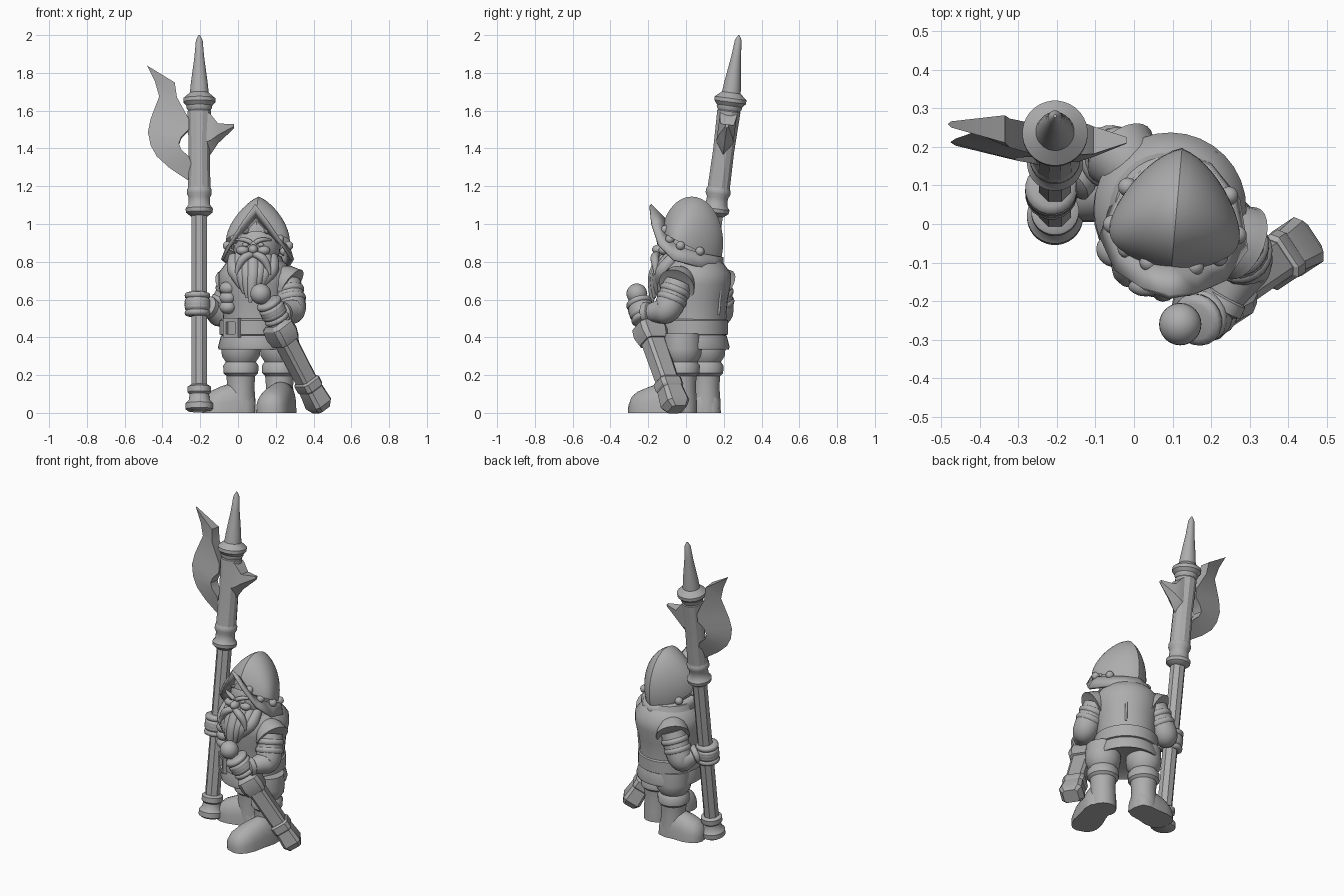
import bpy, bmesh, math
from mathutils import Matrix, Vector

cube = bpy.data.objects.get("Cube")
if cube:
    bpy.data.objects.remove(cube)

grey = bpy.data.materials.new("plain grey")
grey.use_nodes = True
grey.diffuse_color = (0.42, 0.42, 0.42, 1)
grey.node_tree.nodes["Principled BSDF"].inputs["Base Color"].default_value = grey.diffuse_color


def finish(name, bm, matrix=Matrix(), angle=40):
    bmesh.ops.recalc_face_normals(bm, faces=bm.faces)
    mesh = bpy.data.meshes.new(name)
    bm.to_mesh(mesh)
    bm.free()
    mesh.transform(matrix)
    for poly in mesh.polygons:
        poly.use_smooth = True
    mesh.set_sharp_from_angle(angle=math.radians(angle))
    mesh.materials.append(grey)
    obj = bpy.data.objects.new(name, mesh)
    bpy.context.collection.objects.link(obj)
    return obj


def place(loc, yaw=0.0):
    return Matrix.Translation(loc) @ Matrix.Rotation(math.radians(yaw), 4, "Z")


def along(start, end):
    axis = Vector(end) - Vector(start)
    return Matrix.Translation(start) @ axis.to_track_quat("Z", "Y").to_matrix().to_4x4()


def loft(bm, rings, caps=True):
    rows = [[bm.verts.new(p) for p in ring] for ring in rings]
    n = len(rows[0])
    for a, b in zip(rows, rows[1:]):
        for i in range(n):
            j = (i + 1) % n
            bm.faces.new((a[i], a[j], b[j], b[i]))
    if caps:
        bm.faces.new(rows[0])
        bm.faces.new(rows[-1])


def lathe(name, profile, matrix, sides=32, angle=40):
    bm = bmesh.new()
    turn = [math.tau * (i + 0.5) / sides for i in range(sides)]
    loft(bm, [[(r * math.cos(t), r * math.sin(t), z) for t in turn] for r, z in profile])
    return finish(name, bm, matrix, angle)


def ball(name, loc, size, yaw=0.0):
    bm = bmesh.new()
    bmesh.ops.create_uvsphere(bm, u_segments=24, v_segments=14, radius=1)
    return finish(name, bm, place(loc, yaw) @ Matrix.Diagonal((*size, 1)))


def tube(name, points, sides=4):
    curve = bpy.data.curves.new(name, "CURVE")
    curve.dimensions = "3D"
    curve.bevel_depth = 1
    curve.bevel_resolution = sides
    curve.use_fill_caps = True
    spline = curve.splines.new("NURBS")
    spline.points.add(len(points) - 1)
    for point, (x, y, z, r) in zip(spline.points, points):
        point.co, point.radius = (x, y, z, 1), r
    spline.order_u = 3
    spline.use_endpoint_u = True
    spline.resolution_u = 6
    temp = bpy.data.objects.new(name + " path", curve)
    bpy.context.collection.objects.link(temp)
    bm = bmesh.new()
    bm.from_mesh(temp.evaluated_get(bpy.context.evaluated_depsgraph_get()).to_mesh())
    bpy.data.objects.remove(temp)
    bmesh.ops.remove_doubles(bm, verts=bm.verts, dist=0.0001)
    return finish(name, bm)


# Halberd: shaft, turned fittings and spike on one leaning axis
lean = Matrix.Translation((-.205, .015, 0)) @ Matrix.Rotation(-.132, 4, "X")
lathe("pole_shaft", [(.045, .1), (.045, 1.1)], lean, 8, angle=20)
lathe("pole_foot", [(.06, .01), (.073, .02), (.073, .05), (.055, .07), (.052, .1),
                    (.062, .11), (.062, .14), (.045, .15)], lean)
lathe("pole_collar", [(.045, 1.05), (.07, 1.07), (.073, 1.09), (.058, 1.11), (.056, 1.15),
                      (.066, 1.17), (.066, 1.19), (.055, 1.21)], lean)
lathe("blade_socket", [(.061, 1.2), (.058, 1.4), (.064, 1.61), (.05, 1.63)], lean, 12, angle=25)
lathe("spike", [(.05, 1.6), (.068, 1.63), (.068, 1.64), (.085, 1.66), (.085, 1.68), (.062, 1.7),
                (.05, 1.71), (.045, 1.76), (.026, 1.9), (.018, 1.99), (.004, 2.017)], lean)

# Axe blade: each station pairs a sharp outer point with a thick inner point
bm = bmesh.new()
loft(bm, [[(ox, 0, oz), (ix, -t, iz), (ix, t, iz)] for ox, oz, ix, iz, t in
          [(-.278, 1.858, -.27, 1.85, .008), (-.235, 1.77, -.13, 1.76, .036), (-.212, 1.69, -.118, 1.68, .038),
           (-.235, 1.63, -.055, 1.565, .04), (-.258, 1.57, -.055, 1.51, .04), (-.272, 1.5, -.095, 1.47, .036),
           (-.258, 1.43, -.108, 1.435, .036), (-.225, 1.37, -.095, 1.4, .036), (-.16, 1.31, -.055, 1.365, .038),
           (-.05, 1.235, -.04, 1.32, .038)]])
finish("axe_blade", bm, lean, 35)
bm = bmesh.new()
loft(bm, [[(x, -w, top), (x, w, top), (x, w, mid), (x, 0, low), (x, -w, mid)] for x, top, mid, low, w in
          [(.03, 1.61, 1.44, 1.37, .045), (.06, 1.59, 1.45, 1.38, .045),
           (.1, 1.54, 1.48, 1.44, .036), (.185, 1.542, 1.53, 1.52, .008)]])
finish("back_spike", bm, lean, 30)

# Head and helmet: a dome with a keel, wide in front and narrow behind
ball("head", (.1, .0, .88), (.125, .13, .14))
cap = place((.11, .03, 0), -5)
bm = bmesh.new()
bmesh.ops.create_uvsphere(bm, u_segments=40, v_segments=24, radius=1, matrix=Matrix.Rotation(math.pi / 2, 4, "Y"))
for v in bm.verts:
    side, fore, up = v.co
    pinch = 1 - .28 * abs(side)
    v.co = (side * .17, fore * pinch * .167 - .055 * side * side, .9 + up * pinch * .245)
bmesh.ops.bisect_plane(bm, geom=bm.verts[:] + bm.edges[:] + bm.faces[:],
                       plane_co=(0, 0, .88), plane_no=(0, -.5, -1), clear_outer=True)
finish("helmet_dome", bm, cap, 25)

outer = [(0, -.22, 1.1), (.07, -.205, 1.0), (.14, -.165, .89), (.187, -.08, .81),
         (.155, .045, .775), (.08, .13, .76), (0, .16, .755)]
inner = [(0, -.14, 1.02), (.06, -.135, .96), (.12, -.105, .91), (.163, -.045, .875),
         (.132, .055, .845), (.068, .125, .83), (0, .16, .825)]


def both_sides(half):
    return half + [(-x, y, z) for x, y, z in half[-2:0:-1]]


bm = bmesh.new()
loft(bm, [both_sides(inner), both_sides(outer)], caps=False)
brim = finish("helmet_brim", bm, cap, 50)
solid = brim.modifiers.new("thickness", "SOLIDIFY")
solid.thickness = .016
solid.offset = 0
for side, label in ((1, "left"), (-1, "right")):
    for i, (x, y, z) in enumerate(inner[1:5]):
        ball(f"{label}_rivet_{i}", cap @ Vector((side * x, y, z + .01)), (.024, .024, .024))

# Face, moustache and beard
ball("nose", (.08, -.145, .865), (.026, .035, .026))
for side, label in ((1, "left"), (-1, "right")):
    x = .08 + side * .04
    ball(f"{label}_eye", (x, -.124, .89), (.017, .012, .012))
    ball(f"{label}_cheek", (x + side * .015, -.115, .86), (.035, .03, .025))
    tube(f"{label}_brow", [(.08 + side * .01, -.142, .9, .012), (x, -.148, .925, .016),
                           (.08 + side * .095, -.1, .915, .005)])
    tube(f"{label}_moustache", [(.08, -.15, .84, .015), (x, -.17, .835, .024),
                                (x + side * .04, -.16, .78, .02), (x + side * .05, -.165, .73, .004)])
for i in range(-3, 4):
    spread = abs(i) * .012
    tube(f"beard_lock_{i + 3}", [(.08 + i * .034, -.1 + spread, .86 - spread, .03),
                                 (.08 + i * .036, -.15 + spread, .77, .04),
                                 (.075 + i * .025, -.175 + spread, .68 + spread, .034),
                                 (.065 + i * .017, -.18 + spread, .585 + spread * 2, .008)])

# Jacket, belt and skirt, turned toward the pole
middle = place((.09, .035, 0), -40)
lathe("jacket", [(.17, .37), (.172, .45), (.174, .52), (.182, .6), (.198, .68), (.198, .74),
                 (.16, .79), (.09, .85)], middle @ Matrix.Translation((0, .006, 0)))
lathe("jacket_skirt", [(.14, .36), (.192, .335), (.196, .35), (.18, .41)], middle)
lathe("belt", [(.17, .41), (.187, .415), (.187, .49), (.17, .5)], middle)
lathe("collar", [(.13, .77), (.155, .79), (.14, .83), (.1, .84)], middle)
tube("back_seam", [(.206, .173, .52, .007), (.214, .186, .63, .007), (.21, .182, .75, .007)])
for i, (dx, dz, w, h) in enumerate(((0, .042, .05, .01), (0, -.042, .05, .01),
                                    (.042, 0, .01, .05), (-.042, 0, .01, .05))):
    bm = bmesh.new()
    bmesh.ops.create_cube(bm, size=2, matrix=Matrix.Translation((dx, -.19, dz)) @ Matrix.Diagonal((w, .012, h, 1)))
    finish(f"buckle_bar_{i}", bm, middle @ Matrix.Translation((0, 0, .45)))
for i, z in enumerate((.56, .61, .66)):
    ball(f"chest_ruffle_{i}", (-.055, -.07, z), (.045, .04, .036), -40)

# Breeches, cuffs and boots
for label, hip, toe, heel in (("left", (.22, -.02), (.172, -.25), (.235, -.05)),
                              ("right", (.015, .105), (-.145, .085), (.035, .107))):
    base = place((*hip, 0))
    lathe(f"{label}_breeches", [(.07, .19), (.092, .21), (.094, .25), (.08, .27), (.1, .3),
                                (.105, .34), (.1, .42)], base)
    lathe(f"{label}_boot_shaft", [(.078, 0), (.078, .06), (.072, .14), (.078, .21)], base)
    a, b = Vector(heel), Vector(toe)
    yaw = math.degrees(math.atan2(*reversed(b - a)))
    bm = bmesh.new()
    turn = [math.pi * i / 12 for i in range(13)]
    rings = []
    for t, w, h in ((-.3, .03, .06), (-.26, .06, .1), (0, .078, .17), (.35, .08, .16), (.7, .088, .14),
                    (1, .08, .115), (1.15, .062, .09), (1.24, .03, .05)):
        reach = t * (b - a).length
        rings.append([(reach, w * math.cos(s), h * max(math.sin(s), 0) ** .7) for s in turn])
    loft(bm, rings)
    finish(f"{label}_boot", bm, place((*heel, 0), yaw), 60)


# Arms, each with a puffed sleeve, armhole flap, cuff and gripping fist
def arm(label, shoulder, elbow, wrist):
    s, e, w = Vector(shoulder), Vector(elbow), Vector(wrist)
    tube(f"{label}_sleeve", [(*s, .073), (*s.lerp(e, .4), .077), (*e, .076), (*e.lerp(w, .4), .062), (*w, .045)], 6)
    for i in range(2):
        p = s.lerp(e, .3 + .3 * i)
        lathe(f"{label}_sleeve_fold_{i}", [(.06, -.028), (.08, -.012), (.083, 0), (.08, .012), (.06, .028)],
              along(p, e), 24)
    lathe(f"{label}_cuff", [(.04, -.02), (.056, -.01), (.058, .02), (.04, .03)], along(w, w * 2 - e), 24)
    out = s - Vector((.09, .035, s.z + .06))
    lathe(f"{label}_armhole_flap", [(.06, -.07), (.085, -.03), (.095, .015), (.1, .03), (.07, .025)],
          along(s, s + out.normalized() - Vector((0, 0, .3))), 24)


def fist(label, centre, direction, grip):
    # four fingers stacked along the grip axis
    m = along(centre, Vector(centre) + Vector(direction))
    ball(f"{label}_palm", centre, (grip, grip, .068))
    for i in range(4):
        lathe(f"{label}_finger_{i}", [(grip * .7, -.018), (grip * .95, -.012), (grip, 0), (grip * .95, .012),
                                      (grip * .7, .018)], m @ Matrix.Translation((0, 0, (i - 1.5) * .031)), 20, 60)


arm("left", (.26, -.04, .69), (.29, -.1, .54), (.235, -.2, .53))
fist("left_hand", (.185, -.235, .54), (.31, .2, -.59), .07)
arm("right", (-.02, .165, .69), (-.09, .18, .52), (-.15, .12, .555))
fist("right_hand", (-.215, .085, .575), (0, .133, 1), .068)

# Sheathed sword, from pommel down to the metal tip
top, tip = Vector((.12, -.26, .63)), Vector((.43, -.055, .04))
sword = along(top, tip)
length = (tip - top).length
ball("pommel", top, (.055, .055, .055))
lathe("sword_grip", [(.03, 0), (.03, .25)], sword, 16)


def slab(name, rings):
    bm = bmesh.new()
    loft(bm, [[(sx * w, sy * d, z) for sx, sy in ((1, .7), (.7, 1), (-.7, 1), (-1, .7), (-1, -.7), (-.7, -1),
                                                 (.7, -1), (1, -.7))] for w, d, z in rings])
    finish(name, bm, sword, 30)


slab("sword_guard", [(.05, .05, .18), (.075, .065, .2), (.08, .068, .25), (.065, .06, .3)])
slab("scabbard", [(.058, .048, .22), (.052, .045, length - .03)])
slab("scabbard_tip", [(.055, .048, length - .16), (.066, .055, length - .15), (.066, .055, length - .11),
                      (.06, .05, length - .1), (.069, .056, length - .01), (.045, .04, length + .025)])
